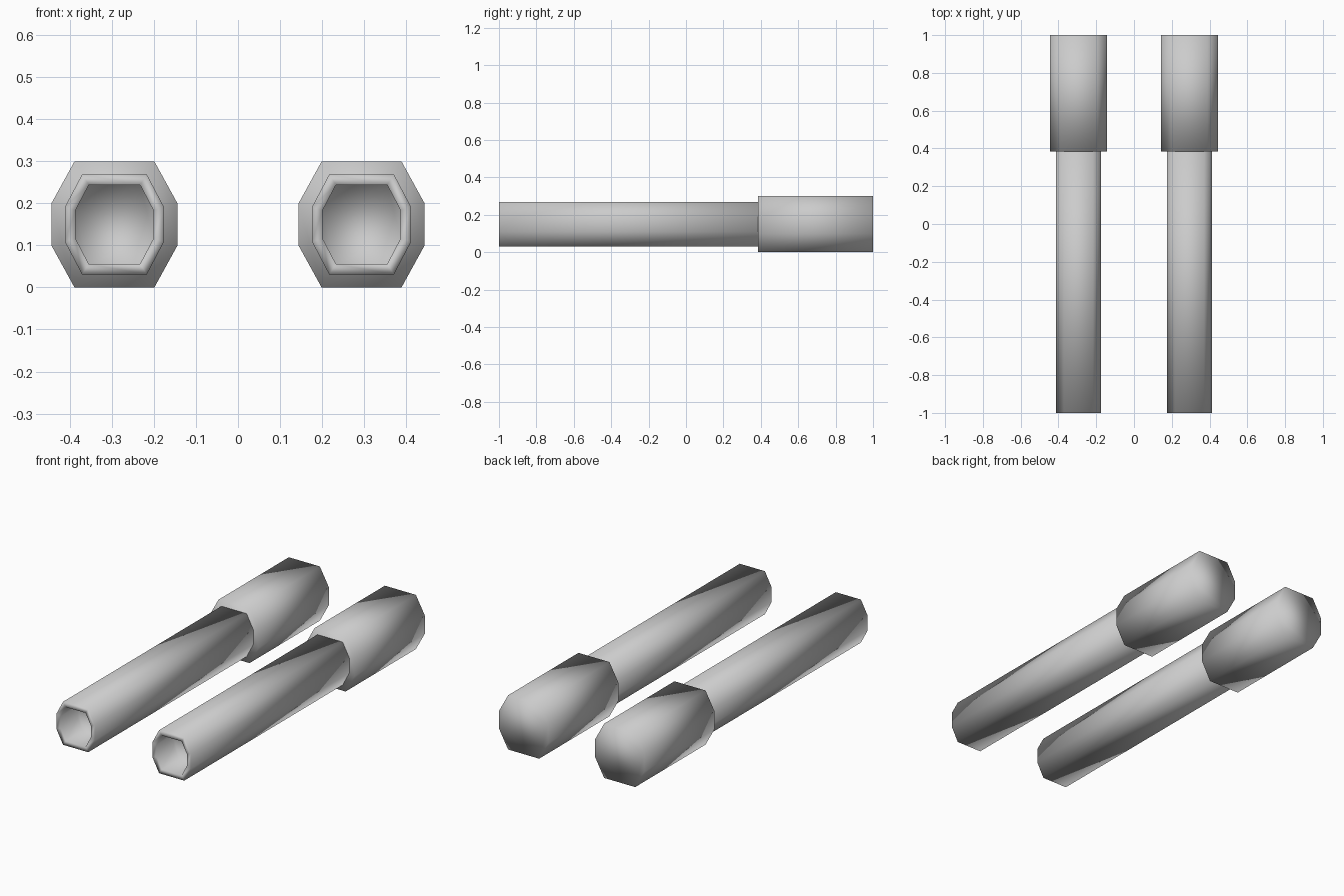
import bpy, bmesh

if "Cube" in bpy.data.objects:
    bpy.data.objects.remove(bpy.data.objects["Cube"])

CX, CZ = 0.294, 0.15   # centre of each barrel


def octagon(bm, cx, y, half_w, flat_w, half_h, flat_h):
    """One eight-sided ring in the xz plane."""
    quarter = [(half_w, flat_h), (flat_w, half_h)]
    pts = quarter + [(-x, z) for x, z in reversed(quarter)]
    pts += [(-x, -z) for x, z in pts]
    return [bm.verts.new((cx + x, y, CZ + z)) for x, z in pts]


def loft(name, cx, rings):
    """Skin consecutive octagons and close both ends."""
    bm = bmesh.new()
    loops = [octagon(bm, cx, *r) for r in rings]
    for a, b in zip(loops, loops[1:]):
        for i in range(8):
            j = (i + 1) % 8
            bm.faces.new((a[i], a[j], b[j], b[i]))
    bm.faces.new(loops[0])
    bm.faces.new(loops[-1])
    bmesh.ops.recalc_face_normals(bm, faces=bm.faces)
    mesh = bpy.data.meshes.new(name)
    bm.to_mesh(mesh)
    bm.free()
    mesh.shade_smooth()
    obj = bpy.data.objects.new(name, mesh)
    bpy.context.collection.objects.link(obj)
    return obj


BORE = (0.093, 0.061, 0.094, 0.033)
TUBE = (0.118, 0.077, 0.119, 0.041)
SLEEVE = (0.15, 0.095, 0.15, 0.05)

for side, cx in (("left", -CX), ("right", CX)):
    # long tube with a recessed muzzle
    loft(side + "_barrel", cx,
         [(-0.85, *BORE), (-1.0, *BORE), (-1.0, *TUBE), (0.385, *TUBE)])
    # wider rear sleeve
    loft(side + "_sleeve", cx, [(0.385, *SLEEVE), (1.0, *SLEEVE)])
